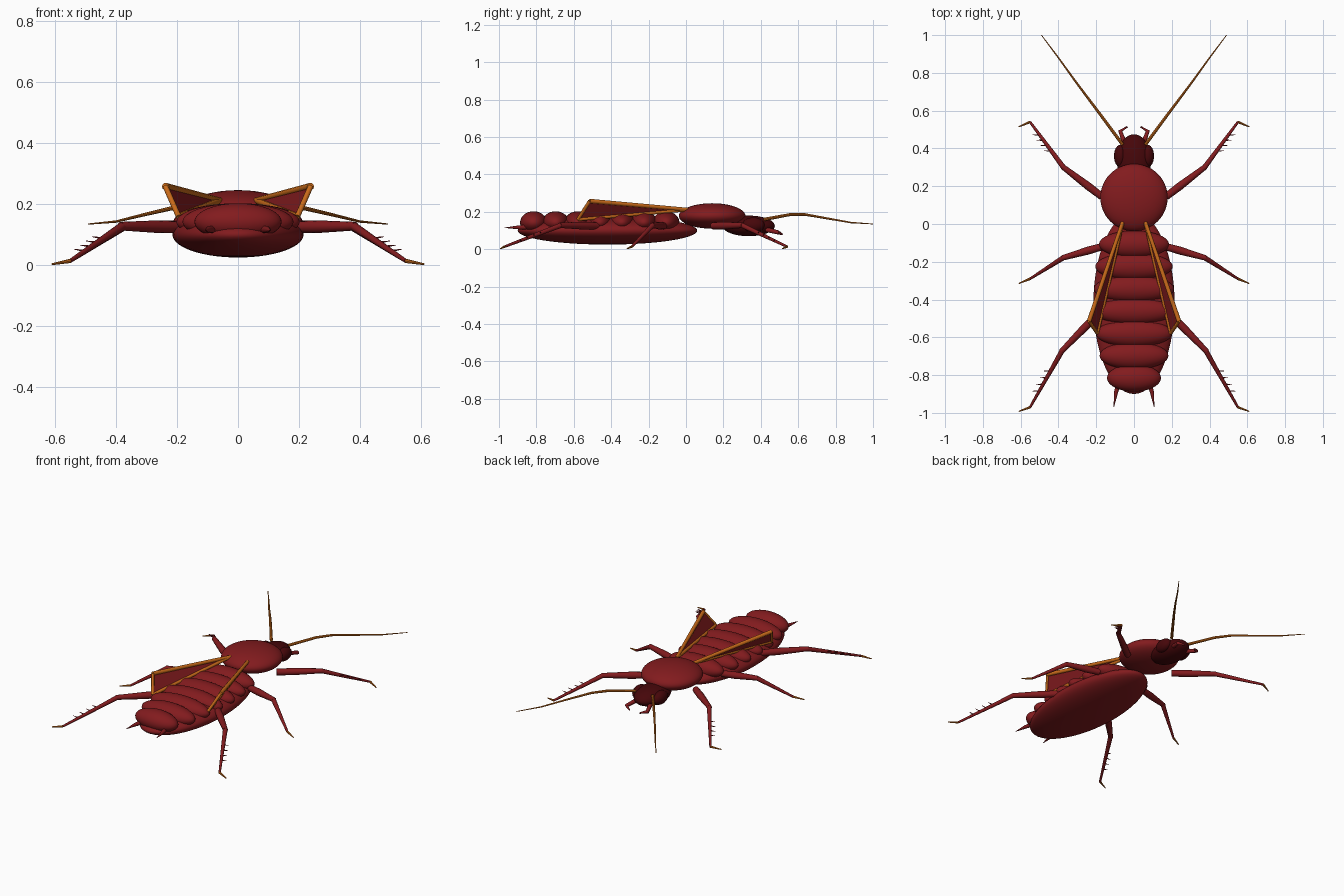
import bpy, bmesh, math
from mathutils import Vector

if "Cube" in bpy.data.objects:
    bpy.data.objects.remove(bpy.data.objects["Cube"])


def material(name, rgb):
    m = bpy.data.materials.new(name)
    m.diffuse_color = (*rgb, 1)
    m.use_nodes = True
    m.node_tree.nodes["Principled BSDF"].inputs["Base Color"].default_value = m.diffuse_color
    return m


RED = material("shell red", (0.225, 0.011, 0.013))
DARK = material("dark maroon", (0.062, 0.002, 0.003))
AMBER = material("amber", (0.58, 0.145, 0.01))


def finish(bm, name, mat):
    bmesh.ops.recalc_face_normals(bm, faces=bm.faces[:])
    for f in bm.faces:
        f.smooth = True
    for e in bm.edges:
        if len(e.link_faces) == 2 and e.calc_face_angle() > math.radians(40):
            e.smooth = False
    me = bpy.data.meshes.new(name)
    bm.to_mesh(me)
    bm.free()
    me.materials.append(mat)
    ob = bpy.data.objects.new(name, me)
    bpy.context.collection.objects.link(ob)
    return ob


def ellipsoid(name, centre, radii, mat, u=40, v=24):
    bm = bmesh.new()
    bmesh.ops.create_uvsphere(bm, u_segments=u, v_segments=v, radius=1)
    bmesh.ops.scale(bm, vec=radii, verts=bm.verts[:])
    bmesh.ops.translate(bm, vec=centre, verts=bm.verts[:])
    return finish(bm, name, mat)


def add_tube(bm, points, radii, sides=12):
    """Tapered round tube through the points, capped at both ends."""
    pts = [Vector(p) for p in points]
    rings = []
    for i, p in enumerate(pts):
        d = (pts[min(i + 1, len(pts) - 1)] - pts[max(i - 1, 0)]).normalized()
        a = d.cross(Vector((0, 0, 1))).normalized()
        b = a.cross(d)
        rings.append([bm.verts.new(p + radii[i] * (a * math.cos(t) + b * math.sin(t)))
                      for t in (2 * math.pi * k / sides for k in range(sides))])
    for r, s in zip(rings, rings[1:]):
        for k in range(sides):
            n = (k + 1) % sides
            bm.faces.new((r[k], r[n], s[n], s[k]))
    bm.faces.new(rings[0])
    bm.faces.new(rings[-1])


def tube(name, points, radii, mat, sides=12):
    bm = bmesh.new()
    add_tube(bm, points, radii, sides)
    return finish(bm, name, mat)


# Body: belly, overlapping back segments, neck shield
ellipsoid("abdomen", (0, -0.42, 0.1), (0.215, 0.48, 0.075), RED, 56, 28)
for i, w in enumerate((0.143, 0.182, 0.202, 0.21, 0.212, 0.205, 0.185)):
    ellipsoid(f"back_segment_{i + 1}", (0, -0.815 + 0.118 * i, 0.142),
              (w, 0.072, 0.061), RED)
ellipsoid("neck_shield", (0, 0.14, 0.178), (0.178, 0.178, 0.068), RED, 56, 28)

# Head
ellipsoid("head", (0, 0.335, 0.125), (0.09, 0.14, 0.055), DARK)

# Paired parts: legs are hip, knee, ankle and toe
LEGS = {
    "front": ((0.17, 0.145, 0.125), (0.38, 0.305, 0.128), (0.55, 0.54, 0.014), (0.61, 0.515, 0.003)),
    "middle": ((0.17, -0.12, 0.125), (0.38, -0.18, 0.128), (0.55, -0.29, 0.014), (0.61, -0.315, 0.003)),
    "rear": ((0.19, -0.475, 0.125), (0.385, -0.675, 0.128), (0.55, -0.97, 0.014), (0.61, -0.992, 0.003)),
}
for side, s in (("right", 1), ("left", -1)):
    def m(*p):
        return Vector((p[0] * s, p[1], p[2]))

    ellipsoid(f"eye_{side}", m(0.072, 0.36, 0.13), (0.034, 0.06, 0.04), DARK, 24, 16)

    # Mouth feelers
    tube(f"mouth_feeler_{side}", [m(0.05, 0.43, 0.105), m(0.073, 0.492, 0.09), m(0.035, 0.515, 0.08)],
         [0.013, 0.011, 0.004], RED)

    # Long antennae
    tube(f"antenna_{side}",
         [m(0.06, 0.42, 0.16), m(0.16, 0.555, 0.185), m(0.22, 0.635, 0.186),
          m(0.31, 0.755, 0.165), m(0.4, 0.88, 0.143), m(0.49, 1.0, 0.135)],
         [0.009, 0.008, 0.007, 0.0055, 0.004, 0.002], AMBER, 8)

    # Tail spikes
    tube(f"tail_spike_{side}", [m(0.08, -0.84, 0.118), m(0.095, -0.89, 0.117), m(0.107, -0.97, 0.115)],
         [0.013, 0.011, 0.001], RED)

    # Legs, with spines on the front and rear shins
    for name, joints in LEGS.items():
        hip, knee, ankle, toe = (m(*j) for j in joints)
        tube(f"{name}_thigh_{side}",
             [hip, hip.lerp(knee, 0.35), knee], [0.019, 0.021, 0.014], RED)
        bm = bmesh.new()
        add_tube(bm, [knee.lerp(hip, 0.03), ankle], [0.014, 0.0065])
        for k in range(4 if name != "middle" else 0):
            p = knee.lerp(ankle, 0.35 + 0.12 * k)
            add_tube(bm, [p, p + m(0.036, 0, 0.005)], [0.0045, 0.001], 6)
        finish(bm, f"{name}_shin_{side}", RED)
        tube(f"{name}_foot_{side}", [ankle, toe], [0.007, 0.003], AMBER, 8)

    # Folded wing: thin membrane with an amber rim
    root, top, low = m(0.06, 0.01, 0.212), m(0.238, -0.515, 0.258), m(0.195, -0.578, 0.16)
    n = (top - root).cross(low - root).normalized() * 0.003
    bm = bmesh.new()
    a = [bm.verts.new(p + n) for p in (root, top, low)]
    b = [bm.verts.new(p - n) for p in (root, top, low)]
    bm.faces.new(a)
    bm.faces.new(b[::-1])
    for k in range(3):
        bm.faces.new((a[k], b[k], b[(k + 1) % 3], a[(k + 1) % 3]))
    finish(bm, f"wing_{side}", RED)
    bm = bmesh.new()
    add_tube(bm, [root, top], [0.01, 0.012], 10)
    add_tube(bm, [root, low], [0.01, 0.01], 10)
    add_tube(bm, [top, low], [0.009, 0.009], 10)
    finish(bm, f"wing_rim_{side}", AMBER)
